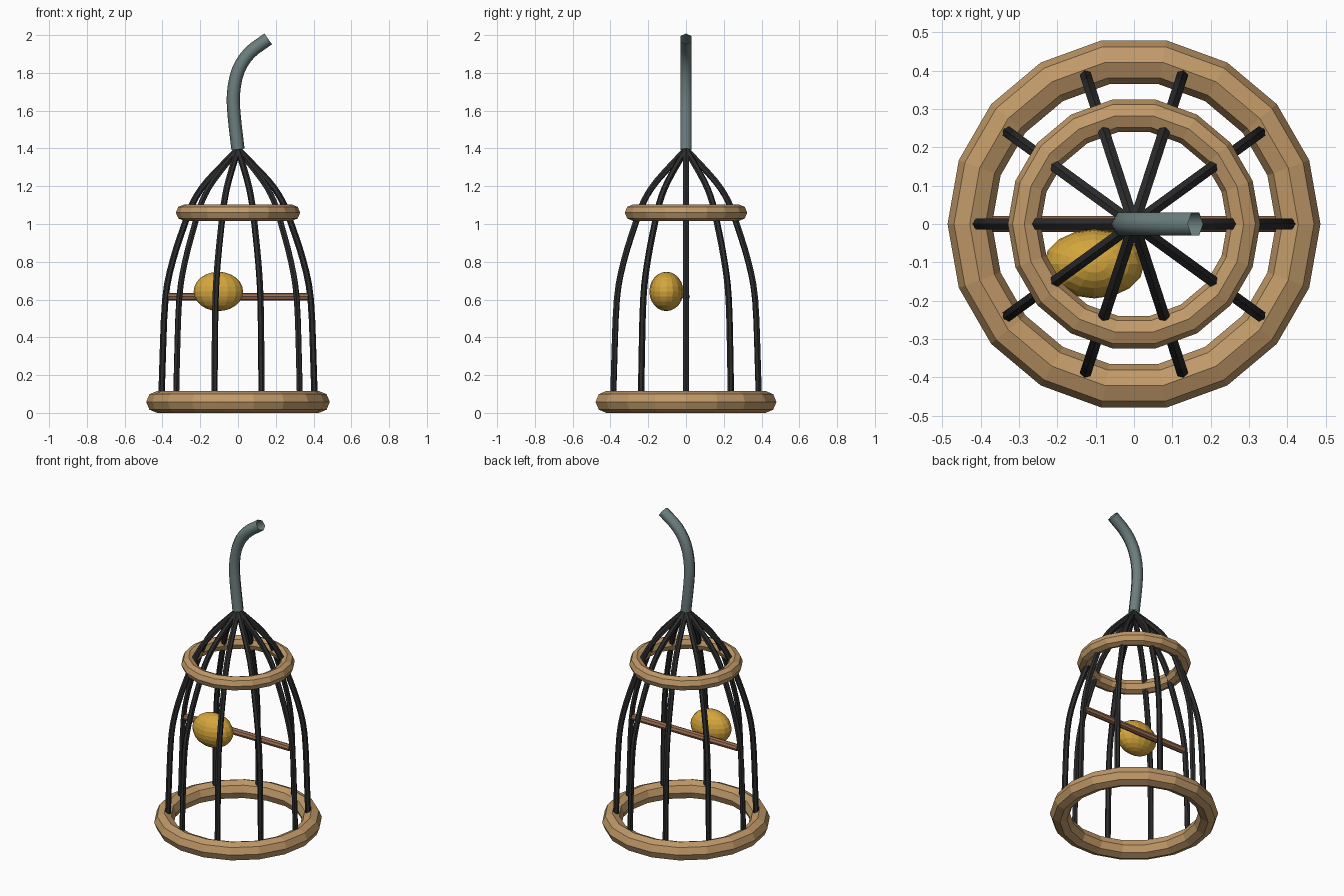
import bpy, bmesh, math
from mathutils import Vector, Matrix

if "Cube" in bpy.data.objects:
    bpy.data.objects.remove(bpy.data.objects["Cube"])


def material(name, rgb):
    m = bpy.data.materials.new(name)
    m.diffuse_color = (*rgb, 1)
    m.use_nodes = True
    m.node_tree.nodes["Principled BSDF"].inputs["Base Color"].default_value = m.diffuse_color
    return m


WOOD = material("light_wood", (0.53, 0.32, 0.14))
IRON = material("dark_iron", (0.025, 0.025, 0.025))
STEEL = material("grey_steel", (0.15, 0.21, 0.21))
PERCH = material("brown_wood", (0.32, 0.15, 0.08))
GOLD = material("golden_yellow", (0.66, 0.38, 0.045))


def finish(name, bm, mat, smooth_angle=None):
    bmesh.ops.recalc_face_normals(bm, faces=bm.faces)
    me = bpy.data.meshes.new(name)
    bm.to_mesh(me)
    bm.free()
    me.materials.append(mat)
    ob = bpy.data.objects.new(name, me)
    bpy.context.collection.objects.link(ob)
    if smooth_angle:
        bpy.context.view_layer.objects.active = ob
        ob.select_set(True)
        bpy.ops.object.shade_smooth_by_angle(angle=math.radians(smooth_angle))
        ob.select_set(False)
    return ob


def bridge(bm, rings, closed):
    pairs = list(zip(rings, rings[1:]))
    if closed:
        pairs.append((rings[-1], rings[0]))
    for a, b in pairs:
        n = len(a)
        for i in range(n):
            bm.faces.new((a[i], a[(i + 1) % n], b[(i + 1) % n], b[i]))


def torus(name, major, minor, z, mat, around=18, sides=8):
    bm = bmesh.new()
    rings = []
    for i in range(around):
        a = math.tau * i / around
        ring = []
        for j in range(sides):
            t = math.tau * j / sides
            r = major + minor * math.cos(t)
            ring.append(bm.verts.new((r * math.cos(a), r * math.sin(a), z + minor * math.sin(t))))
        rings.append(ring)
    bridge(bm, rings, True)
    return finish(name, bm, mat)


def spline(points, steps):
    """Smooth curve through (radius, height) points."""
    p = [Vector(q) for q in points]
    p = [2 * p[0] - p[1]] + p + [2 * p[-1] - p[-2]]
    out = []
    for a, b, c, d in zip(p, p[1:], p[2:], p[3:]):
        for k in range(steps):
            t = k / steps
            out.append(0.5 * (2 * b + (c - a) * t + (2 * a - 5 * b + 4 * c - d) * t * t
                              + (3 * b - a - 3 * c + d) * t ** 3))
    return out + [p[-2]]


def tube(name, points, radius, mat, steps=3, sides=6, turn=0, smooth=None, caps=False):
    """Sweep a round section along a path in the xz plane, turned about z."""
    path = spline(points, steps)
    rot = Matrix.Rotation(turn, 3, 'Z')
    bm = bmesh.new()
    rings = []
    for i, p in enumerate(path):
        tan = (path[min(i + 1, len(path) - 1)] - path[max(i - 1, 0)]).normalized()
        normal = Vector((tan.y, 0, -tan.x))
        ring = []
        for j in range(sides):
            a = math.tau * j / sides
            v = Vector((p.x, 0, p.y)) + radius * (normal * math.cos(a) + Vector((0, math.sin(a), 0)))
            ring.append(bm.verts.new(rot @ v))
        rings.append(ring)
    bridge(bm, rings, False)
    if caps:
        bm.faces.new(rings[0])
        bm.faces.new(rings[-1])
    return finish(name, bm, mat, smooth)


# Wooden hoops
torus("base_ring", 0.428, 0.058, 0.058, WOOD)
torus("upper_ring", 0.286, 0.043, 1.06, WOOD)

# Ten bent bars meeting at the top
BAR = [(0.405, 0.06), (0.400, 0.25), (0.385, 0.6), (0.347, 0.8),
       (0.282, 1.0), (0.235, 1.12), (0.16, 1.23), (0.0, 1.395)]
for i in range(10):
    tube(f"bar_{i + 1}", BAR, 0.017, IRON, turn=math.tau * i / 10, caps=True)

# Hanging hook
HOOK = [(0.0, 1.395), (-0.02, 1.57), (-0.024, 1.69), (0.0, 1.81), (0.06, 1.905), (0.16, 1.98)]
tube("hook", HOOK, 0.035, STEEL, smooth=65)

# Perch across the middle
tube("perch", [(-0.37, 0.615), (0.37, 0.615)], 0.021, PERCH, steps=1, sides=8, caps=True)

# Rounded ornament beside the perch
bm = bmesh.new()
bmesh.ops.create_uvsphere(bm, u_segments=16, v_segments=12, radius=1,
                          matrix=Matrix.Translation((-0.104, -0.104, 0.643)) @ Matrix.Diagonal((0.131, 0.09, 0.104, 1)))
finish("ornament", bm, GOLD)
